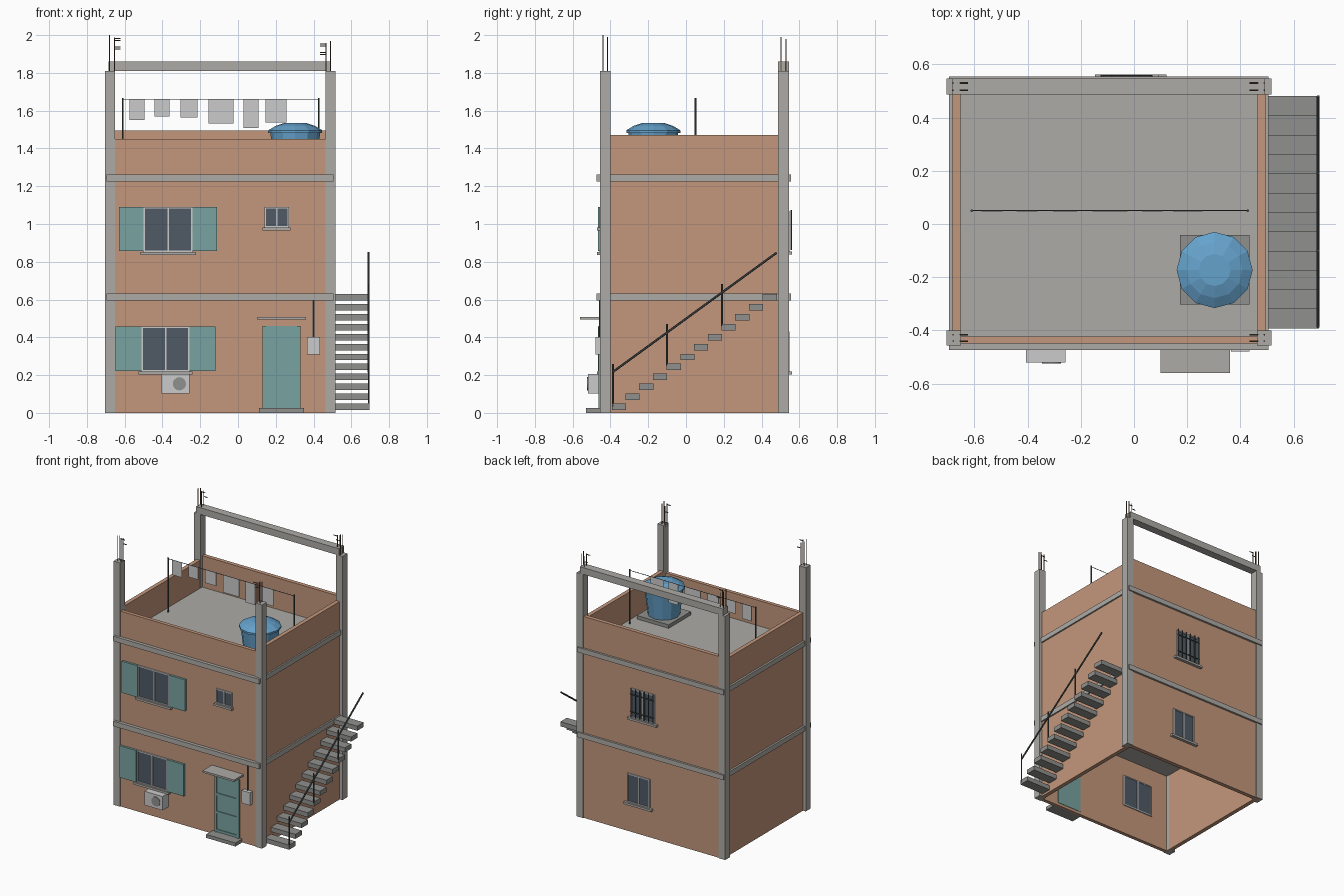
import bpy, bmesh, math
from mathutils import Vector

if "Cube" in bpy.data.objects:
    bpy.data.objects.remove(bpy.data.objects["Cube"])


def mat(name, r, g, b):
    m = bpy.data.materials.new(name)
    m.diffuse_color = (r, g, b, 1)
    m.use_nodes = True
    m.node_tree.nodes["Principled BSDF"].inputs["Base Color"].default_value = m.diffuse_color
    return m


BRICK = mat("brick", 0.55, 0.31, 0.20)
CONC = mat("concrete", 0.42, 0.41, 0.38)
STEP = mat("dark_concrete", 0.28, 0.28, 0.27)
TEAL = mat("teal_paint", 0.19, 0.37, 0.36)
GLASS = mat("dark_glass", 0.08, 0.10, 0.13)
FRAME = mat("pale_metal", 0.55, 0.55, 0.53)
WHITE = mat("off_white", 0.68, 0.68, 0.66)
IRON = mat("iron", 0.07, 0.08, 0.08)
RUST = mat("rusty_steel", 0.13, 0.08, 0.05)
BLUE = mat("blue_plastic", 0.13, 0.36, 0.60)


def finish(name, bm, m):
    bmesh.ops.recalc_face_normals(bm, faces=bm.faces)
    me = bpy.data.meshes.new(name)
    bm.to_mesh(me)
    bm.free()
    me.materials.append(m)
    ob = bpy.data.objects.new(name, me)
    bpy.context.collection.objects.link(ob)
    return ob


def box(name, x0, x1, y0, y1, z0, z1, m):
    bm = bmesh.new()
    bmesh.ops.create_cube(bm, size=1)
    for v in bm.verts:
        v.co = ((x0 + x1) / 2 + v.co.x * (x1 - x0),
                (y0 + y1) / 2 + v.co.y * (y1 - y0),
                (z0 + z1) / 2 + v.co.z * (z1 - z0))
    return finish(name, bm, m)


def rod(name, a, b, r, m, n=6):
    a, b = Vector(a), Vector(b)
    bm = bmesh.new()
    bmesh.ops.create_cone(bm, cap_ends=True, segments=n, radius1=r, radius2=r, depth=(b - a).length)
    rot = Vector((0, 0, 1)).rotation_difference(b - a).to_matrix()
    for v in bm.verts:
        v.co = rot @ v.co + (a + b) / 2
    return finish(name, bm, m)


def lathe(name, prof, cx, cy, n, m):
    bm = bmesh.new()
    rings = [[bm.verts.new((cx + r * math.cos(2 * math.pi * i / n),
                            cy + r * math.sin(2 * math.pi * i / n), z)) for i in range(n)]
             for r, z in prof]
    for a, b in zip(rings, rings[1:]):
        for i in range(n):
            bm.faces.new((a[i], a[(i + 1) % n], b[(i + 1) % n], b[i]))
    bm.faces.new(rings[0])
    bm.faces.new(rings[-1])
    return finish(name, bm, m)


# Brick shell, open underneath, with parapets of differing height
FY, BY = -0.45, 0.54
box("front_wall", -0.68, 0.495, FY, -0.423, 0, 1.45, BRICK)
box("back_wall", -0.68, 0.495, 0.51, BY, 0, 1.495, BRICK)
box("left_wall", -0.682, -0.652, -0.423, 0.51, 0, 1.47, BRICK)
box("right_wall", 0.465, 0.495, -0.423, 0.51, 0, 1.47, BRICK)

# Floor slabs
for name, z0, z1 in (("first_floor_slab", 0.594, 0.631), ("roof_slab", 1.225, 1.262)):
    box(name, -0.696, 0.506, -0.474, 0.555, z0, z1, CONC)

# Corner columns with starter bars and short hooks
for sx, x0, x1, bars in (("left", -0.704, -0.65, (-0.68, -0.653)), ("right", 0.463, 0.516, (0.49, 0.465))):
    for sy, y0, y1, back in (("front", -0.456, -0.40, 0), ("back", 0.487, 0.546, 1)):
        box(f"{sy}_{sx}_column", x0, x1, y0, y1, 0, 1.81, CONC)
        d = 1 if sx == "left" else -1
        for i, x in enumerate(bars):
            for j, y in enumerate((y0 + 0.016, y1 - 0.016)):
                top = 2.0 - 0.012 * i - 0.01 * j - 0.01 * back - (0.03 if sx == "right" else 0)
                rod("starter_bar", (x, y, 1.79), (x, y, top), 0.003, RUST)
                if i:
                    h = top - 0.006 - 0.035 * j
                    rod("bar_hook", (x, y, h), (x + d * 0.03, y, h), 0.003, RUST)

# Unfinished beam across the back
box("back_beam", -0.685, 0.49, 0.487, 0.546, 1.81, 1.86, CONC)


def window(name, x0, x1, z0, z1, side, over=0.017):
    # side -1 = front, 1 = back
    w = FY if side < 0 else BY

    def sbox(part, a, b, c, d, inner, outer, m):
        ys = sorted((w + side * inner, w + side * outer))
        box(f"{name}_{part}", a, b, ys[0], ys[1], c, d, m)
    t = 0.008
    xm = (x0 + x1) / 2
    sbox("glass", x0 + t / 2, x1 - t / 2, z0 + t / 2, z1 - t / 2, -0.032, 0.003, GLASS)
    for a, b in ((x0, x0 + t), (xm - t / 2, xm + t / 2), (x1 - t, x1)):
        sbox("frame_upright", a, b, z0, z1, -0.035, 0.009, FRAME)
    for c, d in ((z0, z0 + t), (z1 - t, z1)):
        sbox("frame_rail", x0, x1, c, d, -0.035, 0.009, FRAME)
    sbox("sill", x0 - over, x1 + over, z0 - 0.016, z0, 0, 0.022, CONC)


window("upper_front_window", -0.50, -0.24, 0.853, 1.09, -1)
window("lower_front_window", -0.51, -0.257, 0.22, 0.458, -1)
window("small_front_window", 0.14, 0.27, 0.982, 1.09, -1, 0.009)
window("upper_back_window", -0.125, 0.07, 0.855, 1.07, 1, 0.022)
window("lower_back_window", -0.085, 0.10, 0.218, 0.432, 1, 0.022)

# Open shutters
for a, b, c, d in ((-0.63, -0.50, 0.856, 1.09), (-0.24, -0.11, 0.856, 1.09),
                   (-0.648, -0.51, 0.222, 0.458), (-0.257, -0.12, 0.222, 0.458)):
    box("shutter", a, b, -0.466, -0.448, c, d, TEAL)

# Security bars on the upper back window
for i in range(6):
    x = -0.118 + 0.0362 * i
    rod("window_bar", (x, 0.556, 0.862), (x, 0.556, 1.075), 0.004, IRON)
for z in (0.90, 1.03):
    rod("window_bar_rail", (-0.125, 0.556, z), (0.07, 0.556, z), 0.004, IRON)

# Door, step and canopy
box("front_door", 0.13, 0.33, -0.456, -0.42, 0.02, 0.46, TEAL)
for z in (0.03, 0.165, 0.30, 0.435):
    box("door_rail", 0.13, 0.33, -0.462, -0.45, z, z + 0.018, TEAL)
for x in (0.13, 0.312):
    box("door_stile", x, x + 0.018, -0.462, -0.45, 0.02, 0.46, TEAL)
box("door_step", 0.11, 0.35, -0.53, -0.44, 0, 0.026, STEP)
box("door_canopy", 0.10, 0.36, -0.56, -0.44, 0.494, 0.508, CONC)

# Electric meter and conduit
box("meter_box", 0.365, 0.435, -0.48, -0.445, 0.308, 0.402, WHITE)
rod("meter_conduit", (0.40, -0.456, 0.40), (0.40, -0.456, 0.60), 0.005, IRON)

# Air conditioner
box("air_conditioner", -0.405, -0.257, -0.52, -0.445, 0.102, 0.205, WHITE)
rod("air_conditioner_fan", (-0.31, -0.515, 0.154), (-0.31, -0.524, 0.154), 0.035, STEP, 16)

# Outside stair and handrail
for i in range(12):
    y, z = -0.393 + 0.0726 * i, 0.05 + 0.0526 * i
    box("stair_tread", 0.48, 0.696, y, y + 0.075, z - 0.034, z, STEP)
for y, z0, z1 in ((-0.387, 0.03, 0.26), (-0.10, 0.25, 0.47), (0.19, 0.46, 0.683)):
    rod("rail_post", (0.692, y, z0), (0.692, y, z1), 0.005, IRON)
rod("handrail", (0.692, -0.387, 0.217), (0.692, 0.48, 0.848), 0.006, IRON)

# Water tank on a plinth
box("tank_plinth", 0.172, 0.434, -0.302, -0.042, 1.26, 1.288, STEP)
lathe("water_tank", [(0.11, 1.288), (0.132, 1.484)], 0.303, -0.173, 12, BLUE)
lathe("tank_lid", [(0.143, 1.482), (0.143, 1.496), (0.105, 1.519), (0.06, 1.534)],
      0.303, -0.173, 12, BLUE)

# Washing line
for x in (-0.61, 0.427):
    rod("line_post", (x, 0.05, 1.26), (x, 0.05, 1.668), 0.005, IRON)
rod("washing_line", (-0.61, 0.05, 1.66), (0.427, 0.05, 1.66), 0.002, IRON)
for a, b, z in ((-0.574, -0.495, 1.55), (-0.442, -0.362, 1.57), (-0.304, -0.214, 1.563),
                (-0.156, -0.024, 1.532), (0.03, 0.108, 1.507), (0.146, 0.257, 1.538)):
    box("hanging_cloth", a, b, 0.0475, 0.0525, z, 1.66, WHITE)
